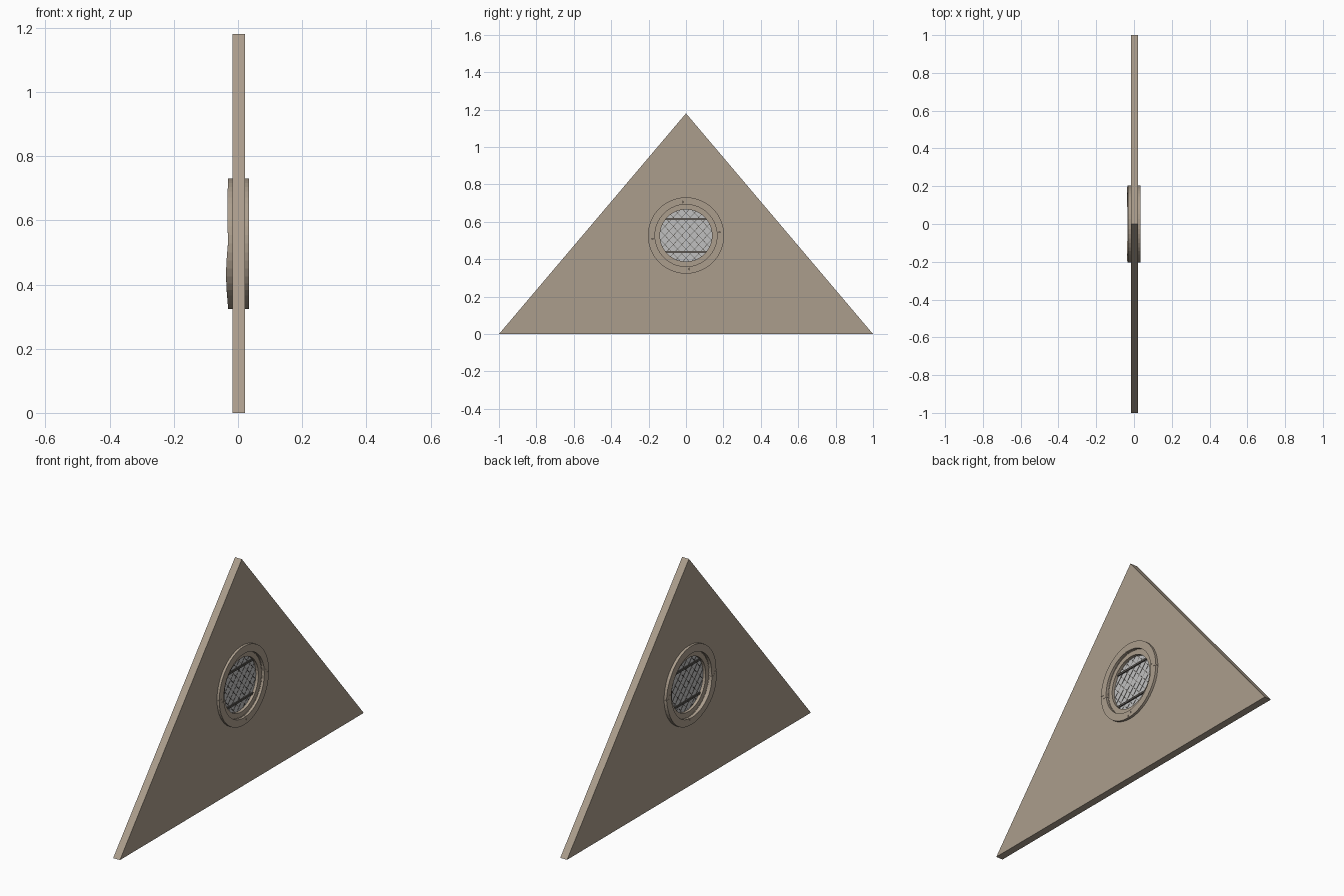
import bpy, bmesh, math

if "Cube" in bpy.data.objects:
    bpy.data.objects.remove(bpy.data.objects["Cube"])

CZ = 0.527  # height of the window centre


def material(name, rgb):
    m = bpy.data.materials.new(name)
    m.diffuse_color = (*rgb, 1)
    m.use_nodes = True
    m.node_tree.nodes["Principled BSDF"].inputs["Base Color"].default_value = m.diffuse_color
    return m


STONE = material("tan_stone", (0.41, 0.34, 0.265))
GLASS = material("grey_glass", (0.53, 0.53, 0.53))
LEAD = material("dark_lead", (0.10, 0.09, 0.08))


def arc(r, a0, a1, n):
    return [(r * math.cos(a0 + (a1 - a0) * i / n), CZ + r * math.sin(a0 + (a1 - a0) * i / n))
            for i in range(n + 1)]


def circle(r, n=48):
    return arc(r, 0, 2 * math.pi, n)[:-1]


def prism(name, loops, x0, x1, mat, warp=None):
    """Extrude outlines in the y-z plane (outer loop, then holes) from x0 to x1."""
    bm = bmesh.new()
    edges = []
    for loop in loops:
        vs = [bm.verts.new((x0, y, z)) for y, z in loop]
        edges += [bm.edges.new((vs[i], vs[(i + 1) % len(vs)])) for i in range(len(vs))]
    bmesh.ops.triangle_fill(bm, edges=edges, use_beauty=True, use_dissolve=False)
    res = bmesh.ops.extrude_face_region(bm, geom=bm.faces[:], use_keep_orig=True)
    new = [g for g in res["geom"] if isinstance(g, bmesh.types.BMVert)]
    bmesh.ops.translate(bm, verts=new, vec=(x1 - x0, 0, 0))
    if warp:
        for v in bm.verts:
            if v.co.x < -0.02:
                v.co.x = warp(v.co.z)
    bmesh.ops.recalc_face_normals(bm, faces=bm.faces[:])
    me = bpy.data.meshes.new(name)
    bm.to_mesh(me)
    bm.free()
    me.materials.append(mat)
    ob = bpy.data.objects.new(name, me)
    bpy.context.collection.objects.link(ob)
    return ob


# gable wall with a round opening
prism("gable_wall", [[(-1, 0), (1, 0), (0, 1.18)], circle(0.164)], -0.017, 0.022, STONE)


# surround: four interlocking stones, the -x face slightly uneven
def uneven(z):
    return -0.031 - 0.006 * math.sin((0.53 - z) / 0.2 * math.pi) if z < 0.53 else \
        -0.031 - 0.002 * math.sin((z - 0.53) / 0.2 * math.pi)


STEP, GAP = 0.1, 0.006
for k in range(4):
    a = k * math.pi / 2
    b = a + math.pi / 2 - GAP
    outline = (arc(0.204, a, b, 12) + arc(0.186, b, b + STEP, 2) + arc(0.166, b + STEP, a + STEP, 12)
               + arc(0.186, a + STEP, a, 2))
    # drop the doubled step corners only where they coincide
    pts = [p for i, p in enumerate(outline) if math.dist(p, outline[i - 1]) > 1e-5]
    prism(f"surround_stone_{k + 1}", [pts], -0.031, 0.035, STONE, uneven)

# recessed inner frame
prism("inner_frame", [circle(0.1665), circle(0.139)], -0.016, 0.020, STONE)

# glass pane
prism("glass_pane", [circle(0.141)], -0.001, 0.005, GLASS)


def bar(name, angle, offset, half_w, x0, x1, r=0.139):
    """Straight bar across the window at an angle, offset from its centre."""
    h = math.sqrt(r * r - offset * offset)
    c, s = math.cos(angle), math.sin(angle)
    quad = [(-h, -half_w), (h, -half_w), (h, half_w), (-h, half_w)]
    prism(name, [[(u * c - (v + offset) * s, CZ + u * s + (v + offset) * c) for u, v in quad]],
          x0, x1, LEAD)


# diamond lattice of thin lead strips
for d, ang in enumerate((math.radians(47), math.radians(-47))):
    for i in range(-4, 4):
        bar(f"lattice_strip_{d}_{i + 5}", ang, (i + 0.5) * 0.033, 0.0011, -0.0018 - d * 0.0003, 0.0058 + d * 0.0003)

# two horizontal support bars
for n, off in (("lower", -0.088), ("upper", 0.088)):
    bar(f"{n}_support_bar", 0, off, 0.005, -0.007, 0.011, 0.15)
